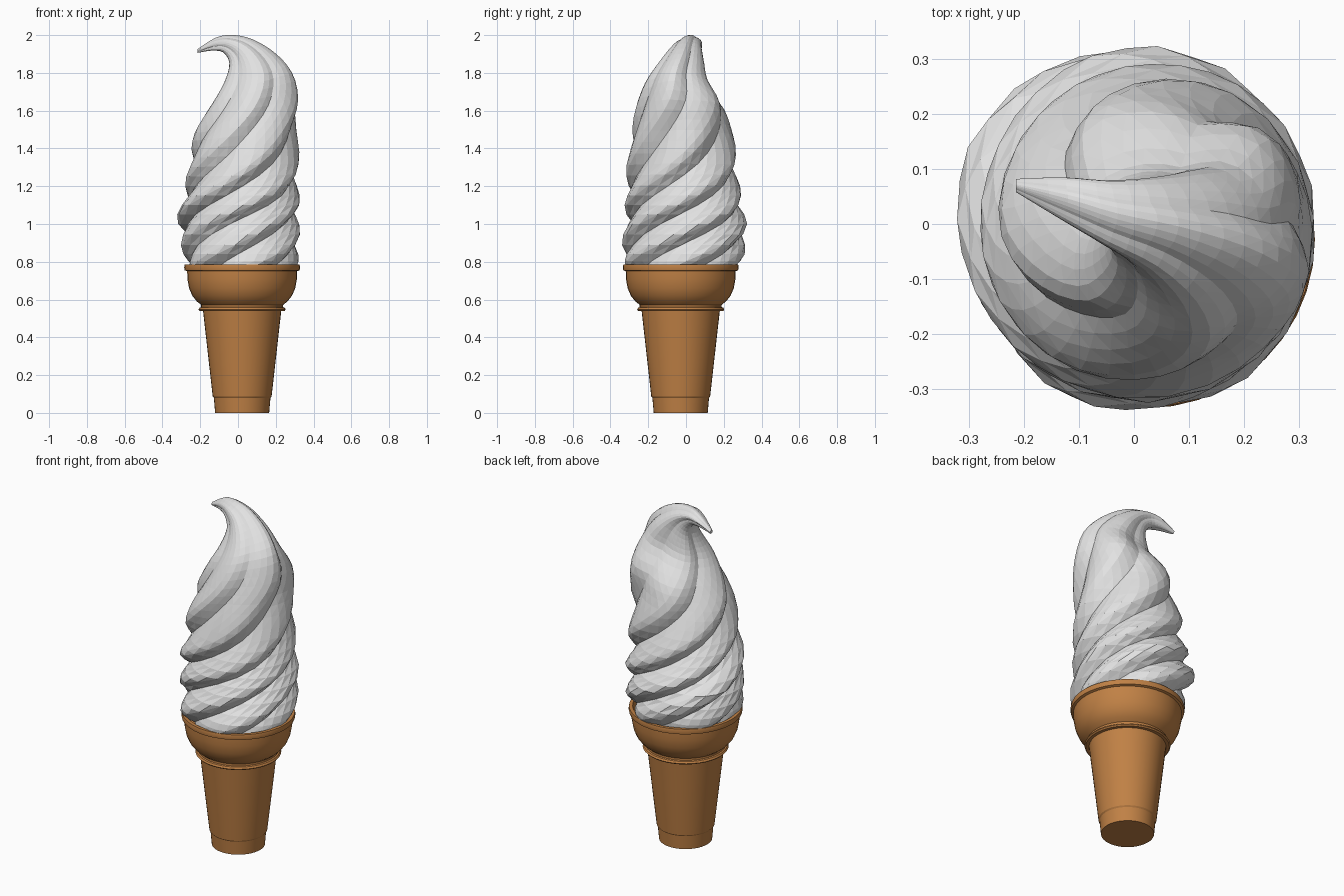
import bpy, bmesh, math, random
from mathutils import Vector

if "Cube" in bpy.data.objects:
    bpy.data.objects.remove(bpy.data.objects["Cube"])

random.seed(4)


def material(name, rgb):
    m = bpy.data.materials.new(name)
    m.diffuse_color = (*rgb, 1)
    m.use_nodes = True
    m.node_tree.nodes["Principled BSDF"].inputs["Base Color"].default_value = m.diffuse_color
    return m


wafer = material("wafer_brown", (0.53, 0.22, 0.06))
cream = material("vanilla_white", (0.76, 0.76, 0.76))


def loft(name, rings, mat, smooth_angle=None):
    """Skin a list of closed rings and cap both ends; faceted unless an angle is given."""
    bm = bmesh.new()
    loops = [[bm.verts.new(p) for p in ring] for ring in rings]
    n = len(loops[0])
    for a, b in zip(loops, loops[1:]):
        for i in range(n):
            j = (i + 1) % n
            if smooth_angle:
                bm.faces.new((a[i], a[j], b[j], b[i]))
            else:  # split twisted quads along the short diagonal
                bm.faces.new((a[i], a[j], b[i]))
                bm.faces.new((a[j], b[j], b[i]))
    bm.faces.new(loops[0][::-1])
    bm.faces.new(loops[-1])
    bmesh.ops.recalc_face_normals(bm, faces=bm.faces)
    me = bpy.data.meshes.new(name)
    bm.to_mesh(me)
    bm.free()
    me.materials.append(mat)
    ob = bpy.data.objects.new(name, me)
    bpy.context.collection.objects.link(ob)
    if smooth_angle:
        bpy.ops.object.select_all(action='DESELECT')
        ob.select_set(True)
        bpy.context.view_layer.objects.active = ob
        bpy.ops.object.shade_smooth_by_angle(angle=math.radians(smooth_angle))
    return ob


# Wafer cup: turned profile of (radius, height)
CX, CY = 0.022, -0.028
profile = [(0.143, 0), (0.15, 0.08), (0.156, 0.088), (0.207, 0.54), (0.225, 0.54),
           (0.231, 0.547), (0.225, 0.557), (0.217, 0.56), (0.217, 0.572),
           (0.240, 0.59), (0.264, 0.62), (0.281, 0.66), (0.290, 0.71), (0.291, 0.75),
           (0.304, 0.755), (0.307, 0.77), (0.304, 0.785), (0.285, 0.785), (0.275, 0.75)]
turn = [2 * math.pi * i / 40 for i in range(40)]
loft("wafer_cup", [[(CX + r * math.cos(a), CY + r * math.sin(a), z) for a in turn]
                   for r, z in profile], wafer, 30)

# Soft serve: cross-sections given by left x,z, right x,z, centre y, half depth, twist
sections = [(-0.265, 0.76, 0.30, 0.76, -0.03, 0.285, 0),
            (-0.29, 0.84, 0.325, 0.84, -0.02, 0.32, 30),
            (-0.305, 1.00, 0.325, 1.00, 0.0, 0.32, 95),
            (-0.285, 1.15, 0.32, 1.15, -0.015, 0.305, 160),
            (-0.265, 1.30, 0.32, 1.32, -0.02, 0.29, 215),
            (-0.24, 1.44, 0.32, 1.50, -0.025, 0.27, 252),
            (-0.185, 1.56, 0.325, 1.66, -0.025, 0.24, 274),
            (-0.115, 1.68, 0.285, 1.80, -0.045, 0.17, 286),
            (-0.07, 1.77, 0.20, 1.90, -0.025, 0.125, 292),
            (-0.05, 1.85, 0.08, 1.975, 0.0, 0.085, 296),
            (-0.08, 1.905, -0.03, 2.0, 0.02, 0.06, 298),
            (-0.14, 1.915, -0.12, 1.985, 0.045, 0.04, 300),
            (-0.215, 1.905, -0.215, 1.925, 0.07, 0.012, 300)]


def spline(t):
    """Catmull-Rom interpolation through the sections."""
    i = min(int(t), len(sections) - 2)
    f = t - i
    p = [sections[min(max(k, 0), len(sections) - 1)] for k in range(i - 1, i + 3)]
    return [0.5 * (2 * b + (c - a) * f + (2 * a - 5 * b + 4 * c - d) * f * f
                   + (3 * b - a - 3 * c + d) * f ** 3) for a, b, c, d in zip(*p)]


# Each lobe has a long upper slope and a short underside; the first lobe is largest low down
ridge = [0.88, 0.93, 0.975, 1.01, 1.035, 1.02, 0.95]
LOBES, STEPS = 5, 3
size = [random.uniform(0.98, 1.01) for _ in range(LOBES)]
count = LOBES * len(ridge)
rings = []
for s in range((len(sections) - 1) * STEPS + 1):
    lx, lz, rx, rz, cy, ry, tw = spline(s / STEPS)
    mid = Vector(((lx + rx) / 2, cy, (lz + rz) / 2))
    side = Vector(((rx - lx) / 2, 0, (rz - lz) / 2))
    ring = []
    for i in range(count):
        k = i // len(ridge)
        a = 2 * math.pi * i / count + math.radians(tw + 20)
        r = ridge[i % len(ridge)] * size[k]
        if k == 0 and i % len(ridge) > 1:
            r *= 1 + 0.06 * max(0, 1 - abs(mid.z - 1.0) / 0.2)
        ring.append(mid + side * (r * math.cos(a)) + Vector((0, ry * r * math.sin(a), 0)))
    rings.append(ring)
loft("soft_serve_swirl", rings, cream)
